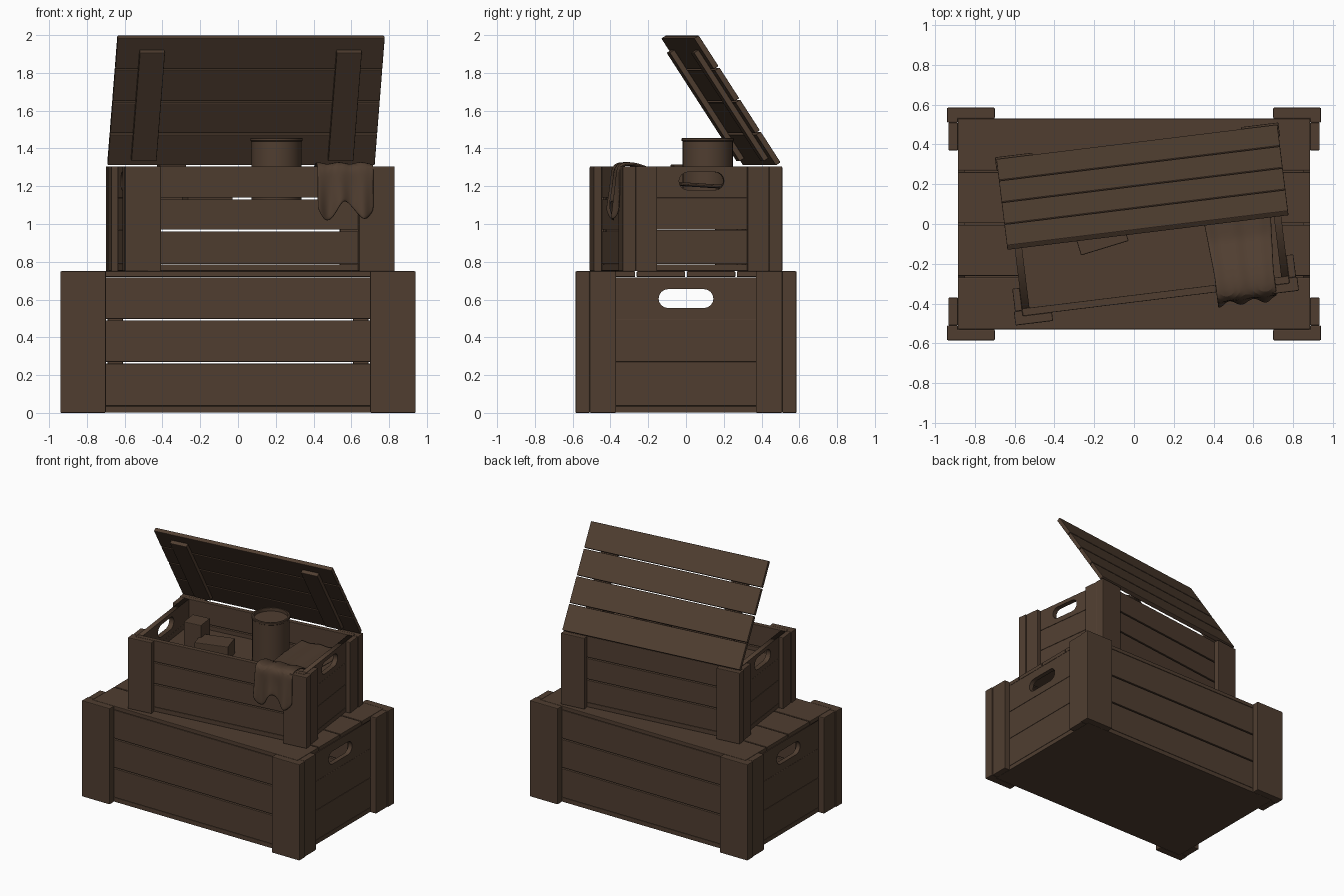
import bpy, bmesh, math
from mathutils import Matrix, Vector

if "Cube" in bpy.data.objects:
    bpy.data.objects.remove(bpy.data.objects["Cube"])

wood = bpy.data.materials.new("dark_brown_wood")
wood.diffuse_color = (0.080, 0.048, 0.030, 1)
wood.use_nodes = True
wood.node_tree.nodes["Principled BSDF"].inputs["Base Color"].default_value = wood.diffuse_color
I = Matrix.Identity(4)


def finish(ob, M, bevel=0.0):
    ob.data.transform(M)
    ob.data.materials.clear()
    ob.data.materials.append(wood)
    if bevel:
        b = ob.modifiers.new("bevel", 'BEVEL')
        b.width, b.segments, b.limit_method = bevel, 2, 'ANGLE'
    return ob


def from_bm(name, bm, M=I, bevel=0.0):
    me = bpy.data.meshes.new(name)
    bm.normal_update()
    bm.to_mesh(me)
    bm.free()
    ob = bpy.data.objects.new(name, me)
    bpy.context.collection.objects.link(ob)
    return finish(ob, M, bevel)


def box(name, x, y, z, M=I, bevel=0.005):
    """Board spanning three (low, high) ranges."""
    bm = bmesh.new()
    bmesh.ops.create_cube(bm, size=1)
    for v in bm.verts:
        v.co = Vector([(min(r) + max(r)) / 2 + c * abs(r[1] - r[0])
                       for r, c in zip((x, y, z), v.co)])
    return from_bm(name, bm, M, bevel)


def prism(name, pts, z, M=I, bevel=0.005):
    """Upright prism over a plan outline."""
    bm = bmesh.new()
    f = bm.faces.new([bm.verts.new((x, y, z[0])) for x, y in pts])
    top = bmesh.ops.extrude_face_region(bm, geom=[f], use_keep_orig=True)['geom']
    for v in top:
        if isinstance(v, bmesh.types.BMVert):
            v.co.z = z[1]
    bmesh.ops.recalc_face_normals(bm, faces=bm.faces)
    return from_bm(name, bm, M, bevel)


def handle_board(name, x, hy, z, hw, hz, M):
    """End board with a rounded slot, as an extruded flat curve."""
    cu = bpy.data.curves.new(name, 'CURVE')
    cu.dimensions, cu.fill_mode = '2D', 'BOTH'
    cu.extrude = abs(x[1] - x[0]) / 2
    r, cz = (hz[1] - hz[0]) / 2, (hz[0] + hz[1]) / 2
    slot = []
    for i in range(18):
        a = -math.pi / 2 + math.pi * (i % 9) / 8 + (math.pi if i > 8 else 0)
        side = 1 if i < 9 else -1
        slot.append((side * (hw - r) + r * math.cos(a), cz + r * math.sin(a)))
    rect = [(-hy, z[0]), (hy, z[0]), (hy, z[1]), (-hy, z[1])]
    for pts in (rect, slot):
        s = cu.splines.new('POLY')
        s.points.add(len(pts) - 1)
        for p, (a, b) in zip(s.points, pts):
            p.co = (a, b, 0, 1)
        s.use_cyclic_u = True
    ob = bpy.data.objects.new(name, cu)
    bpy.context.collection.objects.link(ob)
    bpy.ops.object.select_all(action='DESELECT')
    ob.select_set(True)
    bpy.context.view_layer.objects.active = ob
    bpy.ops.object.convert(target='MESH')
    to_end = Matrix(((0, 0, 1, sum(x) / 2), (1, 0, 0, 0), (0, 1, 0, 0), (0, 0, 0, 1)))
    finish(bpy.context.object, M @ to_end)


def crate(tag, hx, hy, z0, z1, rows, t, post, wx, wy, corner, hw, hz, uprights, M):
    """Slatted box: hx, hy half size of the body, post thickness and reach."""
    box(tag + "_floor", (-hx, hx), (-hy, hy), (z0 + 0.002, rows[0][0] - 0.001), M, 0.003)
    ox, oy = hx + post, hy + post
    for i, r in enumerate(rows):
        for s in (-1, 1):
            box(tag + "_long_slat", (-hx, hx), (s * (hy - t), s * hy), r, M, 0.003)
            ends = (s * (hx - t), s * hx)
            if i == len(rows) - 1:
                handle_board(tag + "_handle_slat", ends, hy - t, r, hw, hz, M)
            else:  # end slats sit nearly closed
                box(tag + "_end_slat", ends, (-hy + t, hy - t), (r[0], r[1] + 0.008), M, 0.003)
    for sx in (-1, 1):
        for sy in (-1, 1):
            zr = (z0, z1)
            # L-shaped corner post and the board beside it
            plan = [(ox - wx, hy), (ox - wx, oy), (ox, oy), (ox, oy - corner),
                    (hx, oy - corner), (hx, hy)]
            prism(tag + "_corner_post", [(sx * x, sy * y) for x, y in plan], zr, M)
            box(tag + "_post_side", (sx * hx, sx * (ox - 0.006)),
                (sy * (oy - wy), sy * (oy - corner)), zr, M)
            if uprights:  # inner battens holding the slats
                box(tag + "_inner_upright", (sx * (ox - wx - 0.09), sx * (ox - wx - 0.01)),
                    (sy * (hy - t - 0.02), sy * (hy - t)), (z0 + 0.035, rows[-1][1] - 0.01), M, 0.003)


# lower crate with a closed plank top
crate("lower_crate", 0.885, 0.53, 0, 0.75,
      [(0.037, 0.261), (0.27, 0.489), (0.498, 0.718)], 0.035,
      0.055, 0.24, 0.215, 0.075, 0.145, (0.555, 0.655), True, I)
for i in range(4):
    y = -0.53 + i * 0.265
    box("lower_top_plank", (-0.885, 0.885), (y + 0.004 * (i > 0), y + 0.265 - 0.004 * (i < 3)),
        (0.72, 0.75), I, 0.004)

# upper open crate, turned on top
U = Matrix.Translation((0.065, 0, 0)) @ Matrix.Rotation(math.radians(7), 4, 'Z')
crate("upper_crate", 0.675, 0.383, 0.75, 1.305,
      [(0.787, 0.961), (0.97, 1.131), (1.14, 1.305)], 0.037,
      0.043, 0.19, 0.185, 0.07, 0.12, (1.18, 1.275), False, U)
box("inner_tray", (-0.638, 0.638), (-0.346, 0.346), (1.06, 1.10), U, 0)

# open lid leaning forward from the back edge
L = U @ Matrix.Translation((0, 0.392, 1.31)) @ Matrix.Rotation(math.radians(33), 4, 'X')
for i in range(4):
    box("lid_plank", (-0.712, 0.712), (0, 0.03), (i * 0.2025, i * 0.2025 + 0.194), L, 0.004)
for s in (-1, 1):
    box("lid_batten", (s * 0.458, s * 0.592), (-0.03, 0), (0.045, 0.73), L, 0.004)

# blocks inside
B = Matrix.Translation((-0.17, -0.045, 0)) @ Matrix.Rotation(math.radians(17), 4, 'Z')
box("low_block", (-0.125, 0.125), (-0.08, 0.08), (1.10, 1.22), B)
B = Matrix.Translation((-0.352, -0.005, 0)) @ Matrix.Rotation(math.radians(7), 4, 'Z')
box("tall_block", (-0.07, 0.07), (-0.07, 0.07), (1.10, 1.315), B)

# round can with a rim
bm = bmesh.new()
prof = [(0, 1.1), (0.133, 1.1), (0.133, 1.437), (0.138, 1.441), (0.138, 1.453),
        (0.134, 1.456), (0.122, 1.456), (0.122, 1.43), (0, 1.43)]
vs = [bm.verts.new((r, 0, z)) for r, z in prof]
es = [bm.edges.new(p) for p in zip(vs, vs[1:])]
bmesh.ops.spin(bm, geom=vs + es, axis=(0, 0, 1), cent=(0, 0, 0),
               angle=math.tau, steps=32, use_duplicate=False)
bmesh.ops.remove_doubles(bm, verts=bm.verts, dist=1e-4)
bmesh.ops.recalc_face_normals(bm, faces=bm.faces)
can = from_bm("can", bm, Matrix.Translation((0.204, 0.115, 0)))

# cloth draped over the front rim, spreading towards the back inside
bm = bmesh.new()
NU, NV = 20, 28
grid = []
for i in range(NU + 1):
    u = i / NU
    low = 1.07 + 0.05 * math.cos(math.tau * (u - 0.5) / 0.65)
    path = [Vector(p) for p in ((-0.452, low), (-0.440, 1.2), (-0.434, 1.30), (-0.41, 1.325),
                                (-0.34, 1.322), (-0.26, 1.295), (-0.14, 1.22), (0.33, 1.19))]
    lens = [(b - a).length for a, b in zip(path, path[1:])]
    row = []
    for j in range(NV + 1):
        d, k = sum(lens) * j / NV, 0
        while k < len(lens) - 1 and d > lens[k]:
            d -= lens[k]
            k += 1
        p = path[k].lerp(path[k + 1], d / lens[k])
        wave = math.cos(math.tau * u * 2.5)
        hang = max(0, 1.31 - p.y) if p.x < -0.42 else 0
        spread = 0.03 * max(0, min(1, (p.x + 0.3) / 0.4))
        row.append(bm.verts.new((0.305 - spread + (0.30 + 2 * spread) * u,
                                 p.x - 0.06 * hang * wave, p.y + 0.005 * wave)))
    grid.append(row)
for a, b in zip(grid, grid[1:]):
    for j in range(NV):
        bm.faces.new((a[j], b[j], b[j + 1], a[j + 1]))
cloth = from_bm("draped_cloth", bm, U)
cloth.modifiers.new("thickness", 'SOLIDIFY').thickness = 0.01
cloth.modifiers.new("smooth", 'SUBSURF').levels = 1

# smooth shading on the round parts
bpy.ops.object.select_all(action='DESELECT')
for ob in (can, cloth):
    ob.select_set(True)
bpy.context.view_layer.objects.active = can
bpy.ops.object.shade_smooth_by_angle(angle=math.radians(35))
